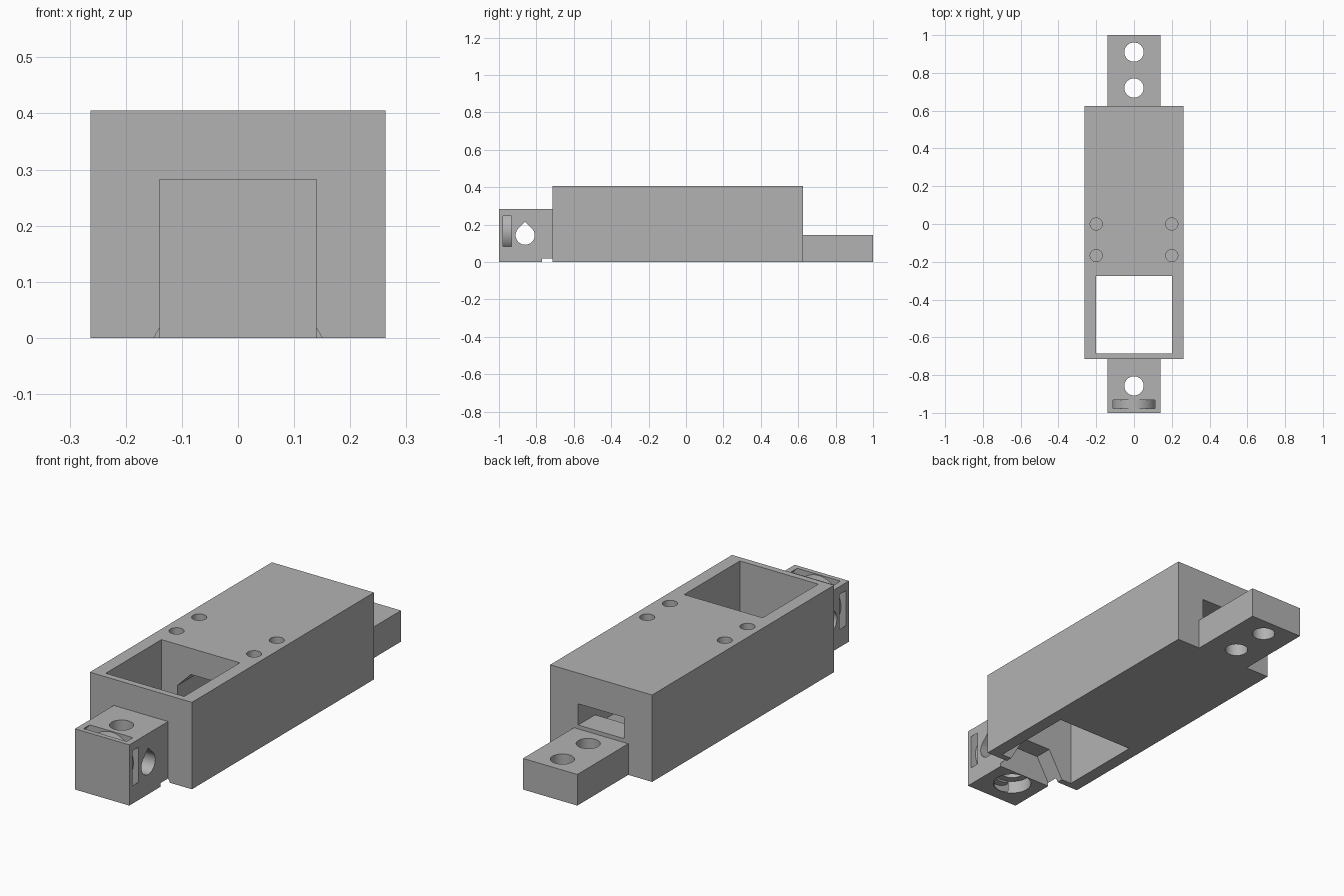
import bpy, bmesh, math
from mathutils import Vector

if "Cube" in bpy.data.objects:
    bpy.data.objects.remove(bpy.data.objects["Cube"])

grey = bpy.data.materials.new("light grey plastic")
grey.diffuse_color = (0.45, 0.45, 0.45, 1)
grey.use_nodes = True
grey.node_tree.nodes["Principled BSDF"].inputs["Base Color"].default_value = grey.diffuse_color


def prism(name, pts, axis, lo, hi):
    """Extrude a 2D profile along an axis. Profile axes: x->(y,z), y->(x,z), z->(x,y)."""
    place = {"x": lambda a, b, t: (t, a, b),
             "y": lambda a, b, t: (a, t, b),
             "z": lambda a, b, t: (a, b, t)}[axis]
    bm = bmesh.new()
    face = bm.faces.new([bm.verts.new(place(a, b, lo)) for a, b in pts])
    res = bmesh.ops.extrude_face_region(bm, geom=[face])
    step = Vector(place(0, 0, hi - lo))
    bmesh.ops.translate(bm, vec=step,
                        verts=[v for v in res["geom"] if isinstance(v, bmesh.types.BMVert)])
    bmesh.ops.recalc_face_normals(bm, faces=bm.faces[:])
    mesh = bpy.data.meshes.new(name)
    bm.to_mesh(mesh)
    bm.free()
    ob = bpy.data.objects.new(name, mesh)
    bpy.context.collection.objects.link(ob)
    mesh.materials.append(grey)
    return ob


def box(name, x0, x1, y0, y1, z0, z1):
    return prism(name, [(x0, y0), (x1, y0), (x1, y1), (x0, y1)], "z", z0, z1)


def ring(a, b, r, n=48, turn=0.0):
    return [(a + r * math.cos(turn + math.tau * i / n),
             b + r * math.sin(turn + math.tau * i / n)) for i in range(n)]


def combine(target, tool, op="DIFFERENCE"):
    mod = target.modifiers.new("bool", "BOOLEAN")
    mod.operation, mod.solver, mod.object = op, "EXACT", tool
    bpy.context.view_layer.objects.active = target
    bpy.ops.object.modifier_apply(modifier=mod.name)
    bpy.data.objects.remove(tool)


# Main body with front clevis block and rear tongue
body = box("housing", -0.263, 0.263, -0.715, 0.625, 0, 0.405)
combine(body, box("front_block", -0.14, 0.14, -1, -0.70, 0, 0.283), "UNION")
combine(body, box("rear_tongue", -0.14, 0.14, 0.61, 1, 0, 0.145), "UNION")

# Large window through the body
combine(body, box("window", -0.202, 0.202, -0.685, -0.275, -0.1, 0.5))

# Vertical bolt holes in tongue and front block
for y in (0.72, 0.91, -0.857):
    combine(body, prism("bolt_hole", ring(0, y, 0.051), "z", -0.1, 0.5 if y < 0 else 0.2))
combine(body, prism("counterbore", ring(0, -0.857, 0.085), "z", -0.1, 0.06))

# Blind screw holes in the top
for x in (-0.2, 0.2):
    for y in (0.0, -0.167):
        combine(body, prism("screw_hole", ring(x, y, 0.032), "z", 0.2, 0.5))

# Teardrop cross hole in the front block
tear = [(-0.86 + 0.051 * math.cos(t), 0.143 + 0.051 * math.sin(t))
        for t in (math.radians(135 + 270 * i / 36) for i in range(37))]
tear.append((-0.86, 0.143 + 0.051 * math.sqrt(2)))
combine(body, prism("cross_hole", tear, "x", -0.3, 0.3))

# Curved tie channel around the front block
channel = prism("tie_channel", ring(0, 0.165, 0.162, 64), "y", -0.978, -0.932)
combine(channel, prism("channel_core", ring(0, 0.165, 0.114, 64), "y", -1.1, -0.8))
combine(body, channel)

# Hexagonal pocket under the front wall
combine(body, prism("hex_pocket", ring(0, 0, 0.15, 6), "y", -0.77, -0.6))

# Eight-sided bore from the window, ending in a rear slot
combine(body, prism("bore", ring(0, 0.163, 0.13, 8, math.pi / 8), "y", -0.35, 0.5))
combine(body, box("rear_slot", -0.118, 0.118, 0.45, 0.7, 0.163, 0.262))

# Smooth holes, sharp edges
bpy.ops.object.select_all(action="DESELECT")
body.select_set(True)
bpy.context.view_layer.objects.active = body
bpy.ops.object.shade_smooth_by_angle(angle=math.radians(20))
